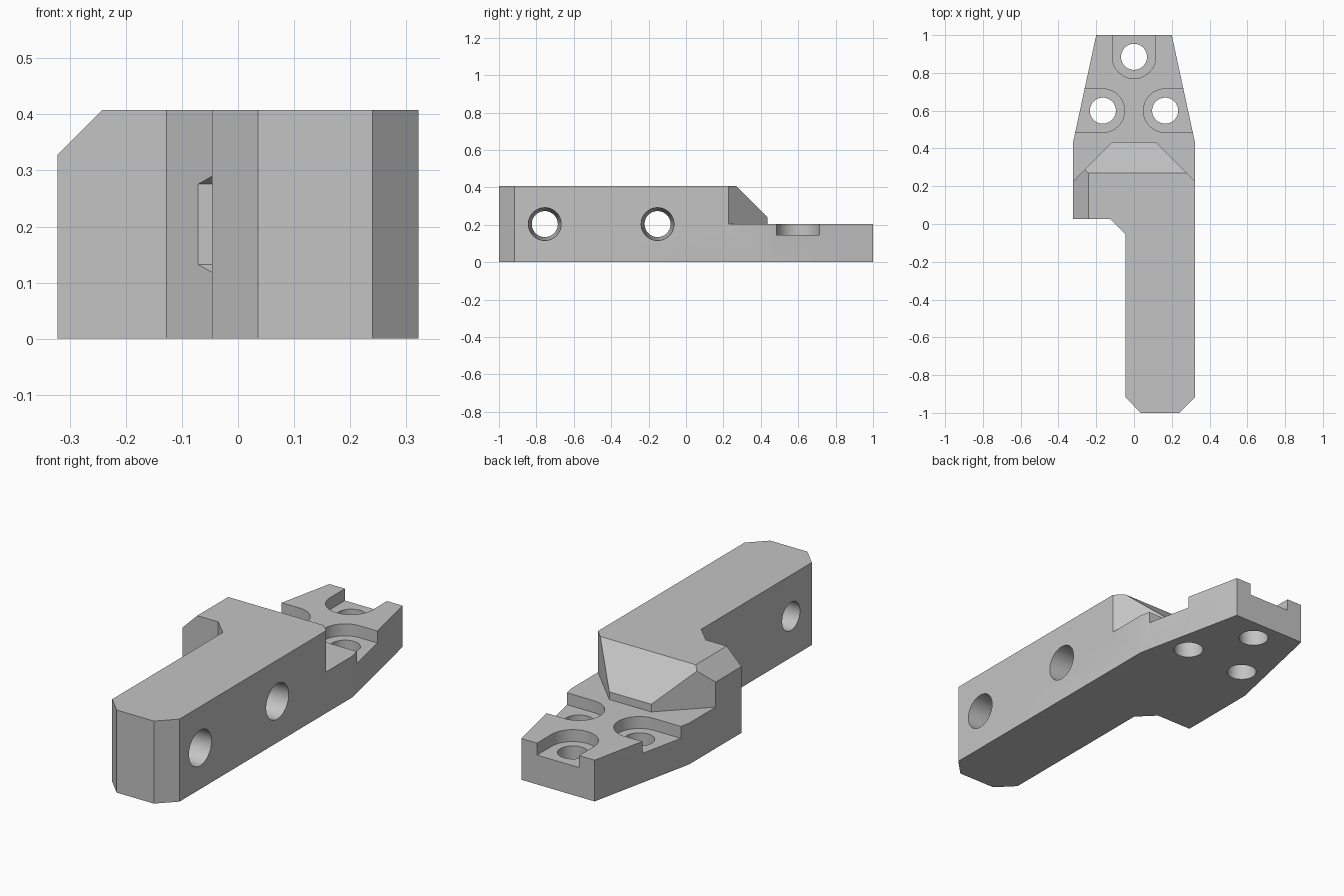
import bpy, bmesh
from math import sin, cos, pi, radians
from mathutils import Matrix

old = bpy.data.objects.get("Cube")
if old:
    bpy.data.objects.remove(old, do_unlink=True)

H, STEP, FLOOR, W = 0.408, 0.204, 0.145, 0.322   # full height, flange height, pocket floor, half width

grey = bpy.data.materials.new("plain grey")
grey.use_nodes = True
grey.diffuse_color = (0.55, 0.55, 0.55, 1)
grey.node_tree.nodes["Principled BSDF"].inputs["Base Color"].default_value = grey.diffuse_color

# Axis frames: profile plane and extrusion direction
XY = Matrix.Identity(3)
YZ = Matrix(((0, 0, 1), (1, 0, 0), (0, 1, 0)))
ZX = Matrix(((0, 1, 0), (0, 0, 1), (1, 0, 0)))


def loft(name, bottom, top, a, b, frame=XY):
    """Solid between two matching profiles at heights a and b along the frame's axis."""
    bm = bmesh.new()
    lo = [bm.verts.new(frame @ Matrix.Translation((0, 0, a)).to_3x3() @ to3(p, a)) for p in bottom]
    hi = [bm.verts.new(frame @ to3(p, b)) for p in top]
    bm.faces.new(lo)
    bm.faces.new(hi)
    n = len(lo)
    for i in range(n):
        j = (i + 1) % n
        bm.faces.new((lo[i], lo[j], hi[j], hi[i]))
    bmesh.ops.recalc_face_normals(bm, faces=bm.faces)
    mesh = bpy.data.meshes.new(name)
    bm.to_mesh(mesh)
    bm.free()
    ob = bpy.data.objects.new(name, mesh)
    bpy.context.collection.objects.link(ob)
    return ob


def to3(p, h):
    from mathutils import Vector
    return Vector((p[0], p[1], h))


def prism(name, pts, a, b, frame=XY):
    return loft(name, pts, pts, a, b, frame)


def ring(cx, cy, r, n=48, start=0.0):
    return [(cx + r * cos(start + 2 * pi * i / n), cy + r * sin(start + 2 * pi * i / n)) for i in range(n)]


def open_slot(cx, cy, r, direction, length=0.3, n=24):
    """Half circle continued straight out in the given direction."""
    d = radians(direction)
    pts = [(cx + r * cos(d + pi / 2 + pi * i / n), cy + r * sin(d + pi / 2 + pi * i / n)) for i in range(n + 1)]
    ox, oy = length * cos(d), length * sin(d)
    return pts + [(pts[-1][0] + ox, pts[-1][1] + oy), (pts[0][0] + ox, pts[0][1] + oy)]


# Bracket body: arm, side shoulder and tapered flange in one outline
body = prism("bracket_body", [
    (-W, 0.027), (-0.127, 0.027), (-0.046, -0.053), (-0.046, -0.917), (0.036, -1), (0.24, -1),
    (W, -0.917), (W, 0.435), (0.2, 1), (-0.2, 1), (-W, 0.435)], 0, H)
body.data.materials.append(grey)

# Lowered flange, sloped nose and shoulder chamfer
cutters = [
    prism("flange_cutter", [(-0.415, 0.135), (-0.115, 0.435), (0.115, 0.435), (0.415, 0.135),
                            (0.415, 1.2), (-0.415, 1.2)], STEP, 0.6),
    prism("nose_cutter", [(0.22, 0.457), (0.467, 0.21), (0.467, 0.457)], -0.5, 0.5, YZ),
    prism("shoulder_cutter", [(0.25, -0.4), (0.45, -0.2), (0.45, -0.4)], -0.03, 0.6, ZX),
]

# Flange screw holes with open pockets
for x, y, direction in ((0, 0.885, 90), (-0.165, 0.6, 180), (0.165, 0.6, 0)):
    cutters.append(prism("pocket_cutter", open_slot(x, y, 0.115, direction), FLOOR, 0.3))
    cutters.append(prism("flange_hole_cutter", ring(x, y, 0.069), -0.1, 0.25))

# Tapered cross holes through the arm
for y in (-0.755, -0.152):
    cutters.append(loft("arm_hole_cutter", ring(y, STEP, 0.0695), ring(y, STEP, 0.088), -0.046, W, YZ))
    for mesh_vert in cutters[-1].data.vertices:
        # push ends slightly past the walls
        mesh_vert.co.x += 0.002 if mesh_vert.co.x > 0 else -0.002

# Nut clearance in the inner corner
cutters.append(prism("nut_cutter", ring(-0.152, STEP, 0.143, 6, pi / 6), -0.4, -0.046, YZ))

for cutter in cutters:
    cutter.hide_render = True
    mod = body.modifiers.new(cutter.name, "BOOLEAN")
    mod.operation, mod.solver, mod.object = "DIFFERENCE", "EXACT", cutter

# Apply the cuts and drop the cutters
bpy.context.view_layer.update()
graph = bpy.context.evaluated_depsgraph_get()
result = bpy.data.meshes.new_from_object(body.evaluated_get(graph))
body.modifiers.clear()
body.data = result
result.name = "bracket_body"
for cutter in cutters:
    bpy.data.objects.remove(cutter, do_unlink=True)
result.materials.clear()
result.materials.append(grey)
for face in result.polygons:
    face.material_index = 0

# Smooth hole walls, sharp edges elsewhere
bpy.context.view_layer.objects.active = body
body.select_set(True)
bpy.ops.object.shade_smooth_by_angle(angle=radians(25))
